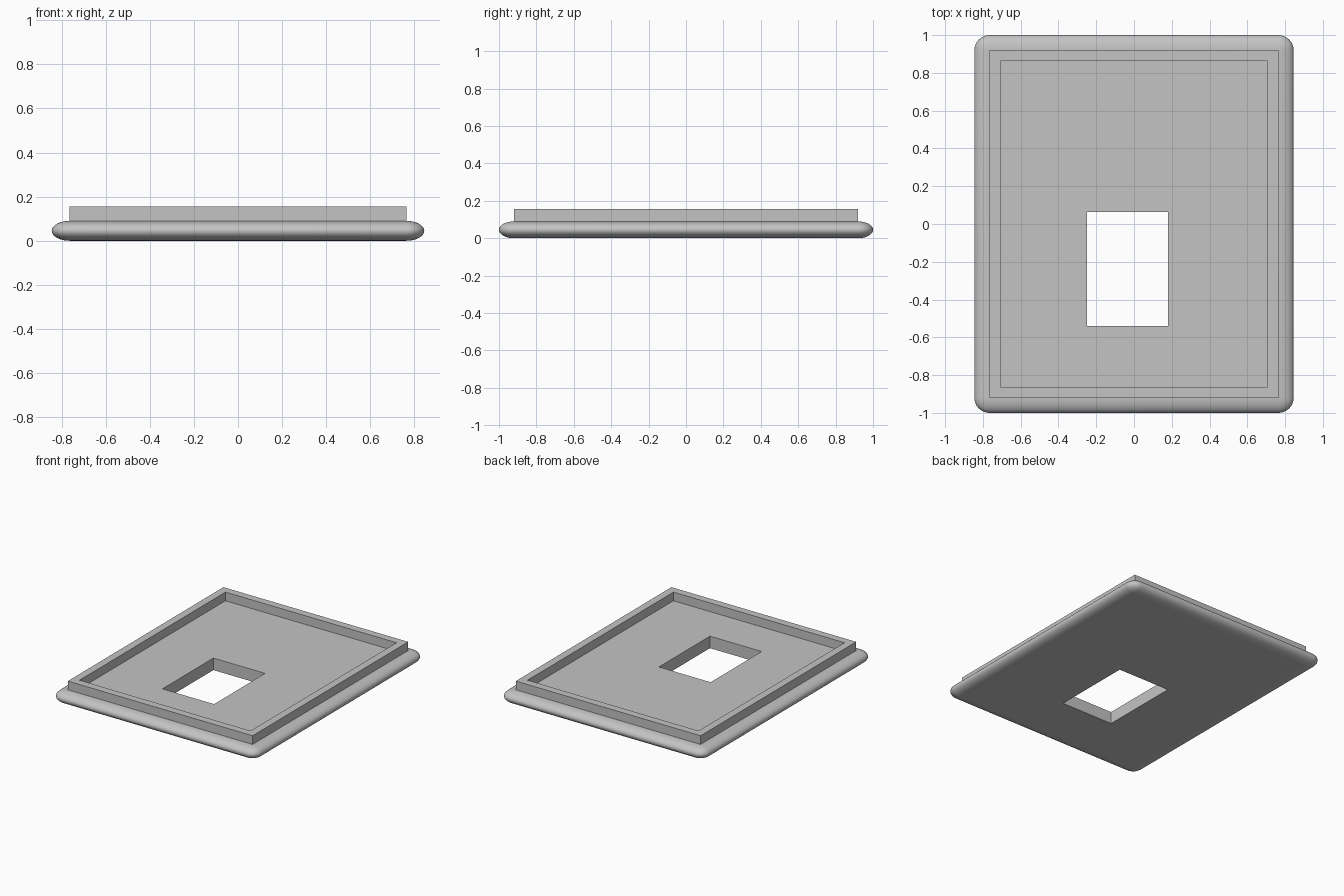
import bpy, bmesh
from math import sin, cos, pi

cube = bpy.data.objects.get("Cube")
if cube:
    bpy.data.objects.remove(cube, do_unlink=True)

grey = bpy.data.materials.new("plain grey")
grey.use_nodes = True
colour = (0.55, 0.55, 0.55, 1)
grey.diffuse_color = colour
grey.node_tree.nodes["Principled BSDF"].inputs["Base Color"].default_value = colour

STEPS = 8           # segments per rounded corner


def ring(bm, x0, x1, y0, y1, z, radius=0):
    """Rectangle loop whose corners swell outwards by radius."""
    verts = []
    for i, (x, y) in enumerate([(x1, y1), (x0, y1), (x0, y0), (x1, y0)]):
        for s in range(STEPS + 1):
            a = (i + s / STEPS) * pi / 2
            verts.append(bm.verts.new((x + radius * cos(a), y + radius * sin(a), z)))
    return verts


def loft(bm, rings, smooth=()):
    """Skin consecutive rings; the listed spans are shaded smooth."""
    for k, (a, b) in enumerate(zip(rings, rings[1:])):
        for i in range(len(a)):
            j = (i + 1) % len(a)
            face = bm.faces.new((a[i], a[j], b[j], b[i]))
            face.smooth = k in smooth


def finish(bm, name):
    bmesh.ops.remove_doubles(bm, verts=bm.verts, dist=1e-5)
    bmesh.ops.recalc_face_normals(bm, faces=bm.faces)
    mesh = bpy.data.meshes.new(name)
    bm.to_mesh(mesh)
    bm.free()
    mesh.materials.append(grey)
    obj = bpy.data.objects.new(name, mesh)
    bpy.context.collection.objects.link(obj)
    return obj


HX, HY = 0.765, 0.92        # flat area half sizes
EDGE, THICK = 0.08, 0.09    # rounded border width, plate thickness
TOP = 0.155
WALL = 0.057

# Plate with a bulging rounded border and a rectangular opening
bm = bmesh.new()
hole = (-0.248, 0.18, -0.54, 0.063)
PROFILE = 16
rings = [ring(bm, *hole, 0)]
for k in range(PROFILE + 1):
    t = -pi / 2 + pi * k / PROFILE
    r = EDGE * cos(t) if 0 < k < PROFILE else 0
    rings.append(ring(bm, -HX, HX, -HY, HY, THICK / 2 * (1 + sin(t)), r))
rings.append(ring(bm, *hole, THICK))
rings.append(rings[0])
loft(bm, rings, range(1, PROFILE + 1))
finish(bm, "base_plate")

# Raised square-edged lip standing on the plate
bm = bmesh.new()
ix, iy = HX - WALL, HY - WALL
loft(bm, [ring(bm, -HX, HX, -HY, HY, THICK),
          ring(bm, -HX, HX, -HY, HY, TOP),
          ring(bm, -ix, ix, -iy, iy, TOP),
          ring(bm, -ix, ix, -iy, iy, THICK)])
lip = finish(bm, "raised_lip")
# Open underside: make sure the top band faces up
if max(lip.data.polygons, key=lambda p: p.center.z).normal.z < 0:
    lip.data.flip_normals()
